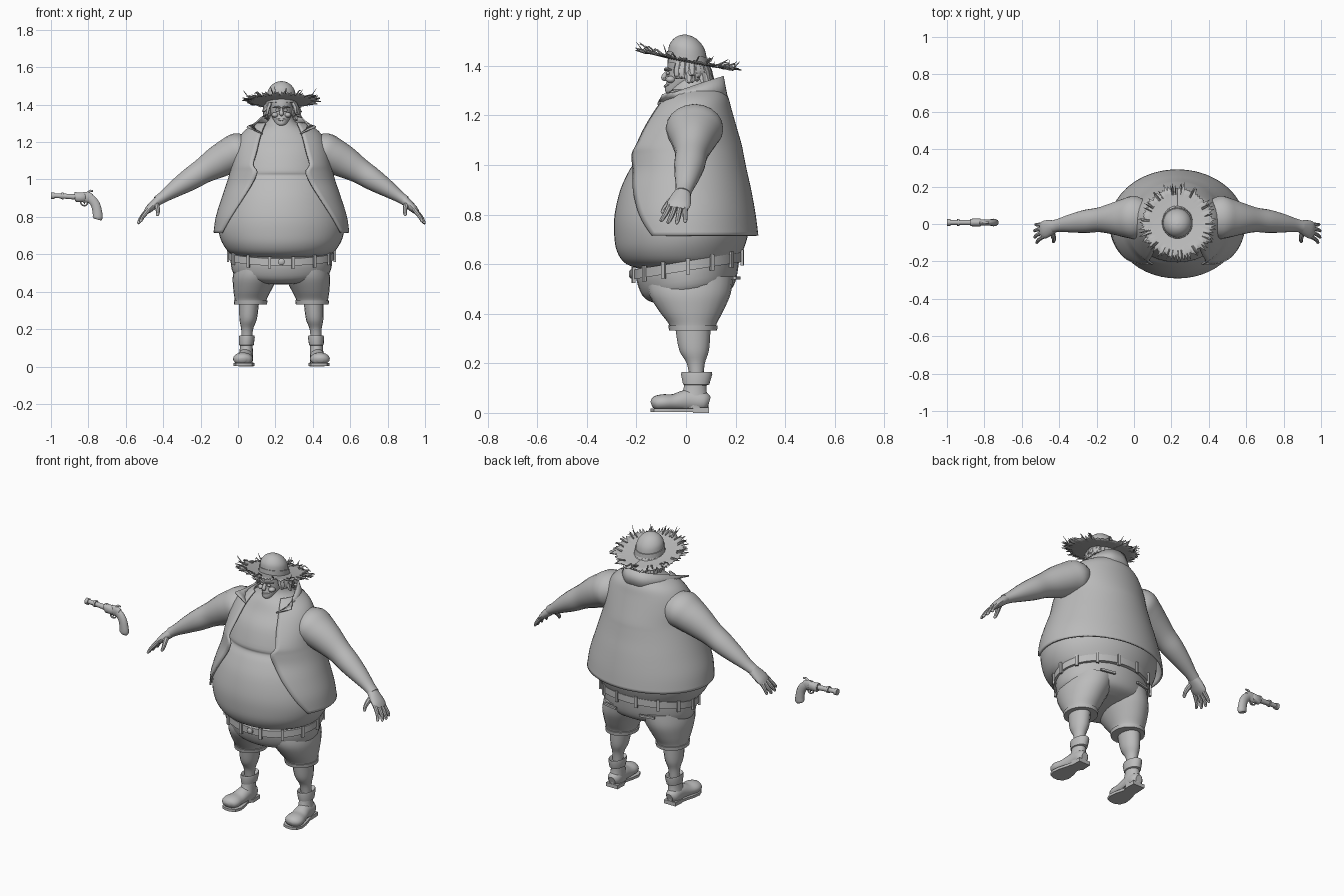
import bpy, bmesh, math, random
from mathutils import Vector

random.seed(4)
CX = 0.232  # centre line of the figure
GREY = bpy.data.materials.new("plain grey")
GREY.diffuse_color = (0.5, 0.5, 0.5, 1)


def finish(name, verts, faces, angle=40, solid=0, offset=CX):
    me = bpy.data.meshes.new(name)
    me.from_pydata([(v[0] + offset, v[1], v[2]) for v in verts], [], faces)
    bm = bmesh.new()
    bm.from_mesh(me)
    bmesh.ops.recalc_face_normals(bm, faces=bm.faces)
    bm.to_mesh(me)
    bm.free()
    ob = bpy.data.objects.new(name, me)
    bpy.context.collection.objects.link(ob)
    me.materials.append(GREY)
    if solid:
        m = ob.modifiers.new("thickness", 'SOLIDIFY')
        m.thickness, m.offset = solid, 0
    bpy.ops.object.select_all(action='DESELECT')
    ob.select_set(True)
    bpy.context.view_layer.objects.active = ob
    bpy.ops.object.shade_smooth_by_angle(angle=math.radians(angle))
    return ob


def smooth_rows(rows, n):
    """Catmull-Rom interpolation of equal-length tuples."""
    if n < 2:
        return rows
    out = []
    for i in range(len(rows) - 1):
        p = [rows[max(0, min(len(rows) - 1, i + k))] for k in (-1, 0, 1, 2)]
        for s in range(n):
            t = s / n
            out.append(tuple(0.5 * (2 * b + (c - a) * t + (2 * a - 5 * b + 4 * c - d) * t * t
                                    + (3 * b - a - 3 * c + d) * t ** 3) for a, b, c, d in zip(*p)))
    return out + [rows[-1]]


def skin(name, rings, closed=True, **kw):
    n, verts, faces = len(rings[0]), [v for r in rings for v in r], []
    for i in range(len(rings) - 1):
        for j in range(n if closed else n - 1):
            k = (j + 1) % n
            faces.append((i * n + j, i * n + k, (i + 1) * n + k, (i + 1) * n + j))
    if closed:
        faces += [tuple(range(n)), tuple(range(len(verts) - n, len(verts)))]
    return finish(name, verts, faces, **kw)


def loft(name, rows, seg=32, sub=4, slope=0, cx=0, **kw):
    """Rows are z, half width, front y, back y and optional x shift."""
    rings = []
    for r in smooth_rows(rows, sub):
        z, w, f, b = r[:4]
        x0 = cx * (r[4] if len(r) > 4 else 1)
        ring = []
        for j in range(seg):
            a = 2 * math.pi * j / seg
            y = (f + b) / 2 - math.cos(a) * (b - f) / 2
            ring.append((x0 + w * math.sin(a), y, z + slope * y))
        rings.append(ring)
    return skin(name, rings, **kw)


def tube(name, rows, ref=(0, 1, 0), seg=12, sub=4, floor=None, side=1, **kw):
    """Rows are x, y, z, radius along ref, radius across."""
    pts = smooth_rows(rows, sub)
    rings = []
    for i, p in enumerate(pts):
        t = (Vector(pts[min(i + 1, len(pts) - 1)][:3]) - Vector(pts[max(i - 1, 0)][:3])).normalized()
        u = (Vector(ref) - t * t.dot(Vector(ref))).normalized()
        v = t.cross(u)
        ring = []
        for j in range(seg):
            a = 2 * math.pi * j / seg
            q = Vector(p[:3]) + u * p[3] * math.cos(a) + v * p[4] * math.sin(a)
            ring.append((q.x * side, q.y, q.z if floor is None else max(floor, q.z)))
        rings.append(ring)
    return skin(name, rings, **kw)


# Torso with belly fold
loft("torso", [(.575, .16, -.16, .15), (.60, .262, -.24, .2), (.65, .31, -.278, .228),
               (.72, .335, -.29, .25), (.80, .333, -.288, .25), (.90, .308, -.265, .238),
               (.98, .28, -.228, .22), (1.02, .265, -.202, .21), (1.05, .255, -.203, .205),
               (1.15, .235, -.168, .175), (1.22, .205, -.12, .155), (1.27, .145, -.09, .135),
               (1.31, .075, -.06, .11), (1.37, .05, -.04, .07)], seg=48)

# Open vest wrapped from one front edge round the back to the other
vest_rows = [(.715, .358, -.292, .287, .318), (.80, .346, -.293, .276, .27), (.90, .315, -.275, .258, .205),
             (.98, .288, -.25, .24, .155), (1.04, .27, -.245, .228, .13), (1.08, .26, -.24, .22, .15),
             (1.15, .247, -.195, .2, .132), (1.22, .222, -.145, .18, .115), (1.265, .185, -.11, .168, .10),
             (1.30, .125, -.085, .152, .085)]
rings = []
for z, w, f, b, gap in smooth_rows(vest_rows, 4):
    a0 = math.asin(min(.95, gap / w))
    rings.append([(w * math.sin(a), (f + b) / 2 - math.cos(a) * (b - f) / 2, z)
                  for a in (a0 + (2 * math.pi - 2 * a0) * j / 48 for j in range(49))])
skin("vest", rings, closed=False, solid=.01)

# Turned up collar with pointed lapels
half = [(.10, -.115, 1.245, .185, -.095, 1.282), (.155, -.02, 1.27, .135, -.01, 1.305),
        (.135, .08, 1.275, .098, .085, 1.338), (.07, .15, 1.27, .055, .135, 1.354)]
full = half + [(0, .165, 1.27, 0, .148, 1.358)] + [(-a, b, c, -d, e, f) for a, b, c, d, e, f in half[::-1]]
full = smooth_rows(full, 4)
skin("collar", [[r[:3] for r in full], [r[3:] for r in full]], closed=False, solid=.008)

# Shorts, belt, belt loops and buckle
loft("shorts_hips", [(.615, .265, -.195, .215), (.57, .272, -.2, .213), (.50, .258, -.175, .2),
                     (.465, .2, -.13, .175), (.45, .1, -.07, .12)], slope=.16)
loft("belt", [(.573, .272, -.208, .223), (.573, .283, -.215, .23), (.612, .283, -.215, .23),
              (.612, .268, -.2, .215)], sub=1, seg=48, slope=.16)


def block(name, c, size, rot=0, offset=CX):
    vs = []
    for sx in (-1, 1):
        for sy in (-1, 1):
            for sz in (-1, 1):
                x, y = sx * size[0] / 2, sy * size[1] / 2
                vs.append((c[0] + x * math.cos(rot) - y * math.sin(rot),
                           c[1] + x * math.sin(rot) + y * math.cos(rot), c[2] + sz * size[2] / 2))
    return finish(name, vs, [(0, 1, 3, 2), (4, 5, 7, 6), (0, 1, 5, 4), (2, 3, 7, 6), (0, 2, 6, 4), (1, 3, 7, 5)],
                  offset=offset)


for i in range(14):
    a = (i + .5) * 2 * math.pi / 14
    y = .0075 - .225 * math.cos(a)
    block("belt_loop", (.285 * math.sin(a), y, .59 + .16 * y), (.016, .012, .065),
          math.atan2(.225 * math.sin(a), .285 * math.cos(a)))
tube("buckle", [(0, -.205, .56, .018, .018), (0, -.224, .56, .018, .018), (0, -.23, .56, .01, .01)],
     ref=(1, 0, 0), sub=1, seg=16)
for s in (-1, 1):
    block("back_pocket", (s * .12, .205, .545), (.09, .012, .012), -s * .2)

for s in (-1, 1):
    # Short legs with hem
    loft("shorts_leg", [(.55, .13, -.16, .19, .115), (.48, .122, -.15, .18, .138), (.41, .102, -.108, .15, .155),
                        (.36, .086, -.07, .124, .164), (.335, .083, -.063, .12, .165)], cx=s, seg=24)
    loft("shorts_hem", [(.332, .078, -.06, .115, .165), (.332, .088, -.068, .125, .165),
                        (.352, .09, -.072, .128, .164), (.352, .08, -.06, .115, .164)], cx=s, seg=24, sub=1)
    # Calf
    loft("calf", [(.40, .055, -.05, .1, .17), (.32, .052, -.04, .098, .174), (.25, .046, -.026, .092, .178),
                  (.20, .032, .003, .076, .183), (.14, .028, .015, .07, .185)], cx=s, seg=16)
    # Boot: cuff, shaft, foot, sole and heel
    loft("boot_cuff", [(.15, .028, .0, .08, .185), (.165, .04, -.018, .105, .185), (.155, .043, -.02, .106, .185),
                       (.115, .039, -.012, .094, .187), (.11, .03, .0, .08, .187)], cx=s, seg=20, sub=1)
    loft("boot_shaft", [(.13, .033, -.005, .083, .187), (.09, .035, -.012, .083, .188),
                        (.05, .038, -.03, .09, .19), (.02, .036, -.03, .09, .19)], cx=s, seg=20)
    tube("boot_foot", [(.189, .092, .04, .02, .025), (.19, .07, .045, .037, .04), (.193, .01, .05, .04, .045),
                       (.2, -.05, .042, .047, .034), (.206, -.095, .041, .053, .034),
                       (.208, -.125, .038, .042, .028), (.208, -.139, .034, .015, .012)],
         ref=(1, 0, 0), seg=20, floor=.014, side=s)
    outline = [(.038, .085), (.04, .03), (.036, .0), (.05, -.05), (.056, -.095), (.043, -.13), (.015, -.143)]
    for nm, part, z0, z1 in (("boot_sole", outline[1:], .003, .018), ("boot_heel", [(.037, .092), (.04, .028)], 0, .022)):
        loop = [(s * .2 + w, y) for w, y in part] + [(s * .2 - w, y) for w, y in part[::-1]]
        loop = [(x - s * .01 * (y > 0), y) for x, y in loop]
        skin(nm, [[(x, y, z) for x, y in loop] for z in (z0, z1)])

    # Arm, palm, fingers and thumb
    tube("arm", [(.16, .035, 1.165, .085, .07), (.225, .035, 1.15, .115, .1), (.28, .032, 1.125, .105, .095),
                 (.345, .028, 1.09, .085, .085), (.42, .022, 1.045, .066, .068), (.49, .014, 1.0, .062, .06),
                 (.565, .004, .952, .05, .046), (.63, -.006, .908, .036, .031), (.665, -.014, .885, .033, .027)],
         seg=20, side=s)
    tube("palm", [(.65, -.011, .895, .03, .026), (.68, -.02, .868, .042, .024), (.71, -.03, .84, .048, .02),
                  (.728, -.036, .822, .04, .012)], seg=16, side=s)
    for k, (y0, y1, dx, dz) in enumerate([(-.07, -.1, -.008, .008), (-.049, -.072, .003, 0),
                                          (-.026, -.037, .004, -.002), (-.004, -.003, -.002, .004)]):
        tube("finger", [(.705, y0 + .005, .845, .011, .011), (.727 + dx, y0, .82 + dz, .0115, .012),
                        (.75 + dx, (y0 + y1) / 2, .79 + dz, .01, .01), (.76 + dx, y1, .768 + dz, .0075, .0075),
                        (.76 + dx, y1, .763 + dz, .002, .002)], seg=8, sub=2, side=s)
    tube("thumb", [(.672, -.03, .875, .014, .014), (.665, -.06, .855, .014, .014), (.66, -.083, .83, .011, .011),
                   (.663, -.095, .81, .008, .008), (.664, -.097, .805, .002, .002)], ref=(1, 0, 0), seg=8, sub=2, side=s)

    # Eye, brow, cheek and ear
    for nm, c, r in (("eye", (.022, -.073, 1.37), (.011, .008, .007)), ("cheek", (.034, -.062, 1.345), (.018, .02, .014)),
                     ("ear", (.066, .01, 1.365), (.012, .02, .028))):
        loft(nm, [(c[2] + r[2] * math.sin(t), r[0] * math.cos(t) + .0005, c[1] - r[1] * math.cos(t),
                   c[1] + r[1] * math.cos(t), c[0]) for t in (k * math.pi / 8 for k in range(-4, 5))],
             cx=s, seg=12, sub=1)
    tube("brow", [(.004, -.082, 1.382, .004, .006), (.022, -.08, 1.388, .006, .007), (.045, -.06, 1.384, .003, .004)],
         ref=(0, 0, 1), seg=8, side=s)

# Head, nose and mouth
loft("head", [(1.285, .018, -.068, .0), (1.295, .034, -.083, .03), (1.32, .046, -.083, .06),
              (1.345, .055, -.077, .075), (1.38, .06, -.074, .085), (1.42, .064, -.073, .085), (1.45, .06, -.06, .07)])
tube("nose", [(0, -.072, 1.38, .007, .007), (0, -.086, 1.362, .01, .01), (0, -.09, 1.35, .012, .01),
              (0, -.08, 1.341, .005, .004)], ref=(1, 0, 0), seg=10)
tube("lips", [(-.026, -.068, 1.325, .003, .003), (0, -.085, 1.318, .006, .005), (.026, -.068, 1.325, .003, .003)],
     ref=(0, 0, 1), seg=8)

# Shaggy hair tufts below the hat, longer towards the nape
for layer in range(2):
    for i in range(19):
        a = math.radians(62 + 236 * i / 18) + random.uniform(-.06, .06)
        sx, sy = math.sin(a), -math.cos(a)
        back = max(0, sy)
        L = random.uniform(.05, .075) + .025 * back - .02 * layer
        out = random.uniform(.095, .118)
        tube("hair_tuft", [(.062 * sx, .01 + .07 * sy, 1.425 - .015 * back, .014, .01),
                           (.088 * sx, .01 + .088 * sy, 1.405 - L * .45, .019, .011),
                           ((out - .012) * sx, .01 + (out - .015) * sy, 1.40 - L * .9, .013, .008),
                           (out * sx, .01 + out * sy, 1.403 - L, .001, .001)], ref=(sy, -sx, 0), seg=6, sub=2)

# Straw hat: crown, band and frayed brim
loft("hat_crown", [(1.405, .078, -.074, .086), (1.45, .076, -.072, .082), (1.48, .07, -.066, .073),
                   (1.505, .052, -.048, .054), (1.52, .028, -.026, .03), (1.526, .003, -.003, .004)], slope=-.12)
loft("hat_band", [(1.42, .075, -.071, .083), (1.42, .082, -.078, .09), (1.448, .081, -.076, .087),
                  (1.448, .073, -.07, .08)], sub=1, slope=-.16)
N = 144
edge = [(.178 + random.uniform(-.006, .006)) if j % 2 else .185 + random.random() ** 2 * .035 for j in range(N)]
rings = []
for k in range(6):
    ring = []
    for j in range(N + 1):
        a = 2 * math.pi * j / N
        r = .06 + k * .0235 if k < 5 else edge[j % N]
        y = .008 + r * math.cos(a)
        droop = random.uniform(-.006, .006) if k == 5 and j % N else 0
        ring.append((r * math.sin(a), y, 1.415 + .01 * (r / .2) ** 2 - .2 * y + droop))
    rings.append(ring)
skin("hat_brim", rings, closed=False, solid=.004)
for i in range(34):
    a = random.uniform(0, 2 * math.pi)
    rows = []
    for r, w in ((.15, .004), (.185, .003), (random.uniform(.195, .212), .0008)):
        y = .008 + r * math.cos(a)
        rows.append((r * math.sin(a), y, 1.422 + .01 * (r / .2) ** 2 - .2 * y + (r - .15) * random.uniform(-.2, .6), w, w))
    tube("straw_strand", rows, ref=(0, 0, 1), seg=5, sub=1)

# Floating pistol: barrel, bands, drum, frame, hammer, grip and trigger guard
GY = .008


def gun_part(name, rows, ref=(0, 1, 0), seg=14, sub=1):
    tube(name, [(x, GY, z, a, b) for x, z, a, b in rows], ref=ref, seg=seg, sub=sub, offset=0)


gun_part("gun_barrel", [(-.998, .915, .012, .012), (-.83, .905, .015, .016)])
for x, w, r in ((-.999, .018, .018), (-.945, .012, .019), (-.875, .01, .02)):
    gun_part("gun_band", [(x, .913, r, r), (x + w, .9125, r, r)])
gun_part("gun_drum", [(-.872, .905, .016, .02), (-.866, .905, .021, .026), (-.822, .905, .021, .026), (-.816, .905, .016, .02)])
gun_part("gun_frame", [(-.83, .905, .016, .03), (-.80, .905, .016, .03), (-.78, .9, .014, .022)])
gun_part("gun_hammer", [(-.81, .925, .006, .007), (-.79, .94, .006, .006), (-.775, .938, .005, .005)])
gun_part("gun_grip", [(-.815, .908, .014, .02), (-.785, .895, .016, .024), (-.762, .865, .018, .025),
                      (-.752, .825, .02, .026), (-.75, .797, .02, .027), (-.752, .786, .015, .02)], sub=4)
gun_part("trigger_guard", [(-.84, .885, .005, .004), (-.838, .868, .005, .004), (-.822, .86, .005, .004),
                           (-.808, .866, .005, .004), (-.8, .885, .005, .004)], seg=8, sub=3)
gun_part("trigger", [(-.825, .885, .004, .004), (-.82, .868, .003, .003)], seg=6)
